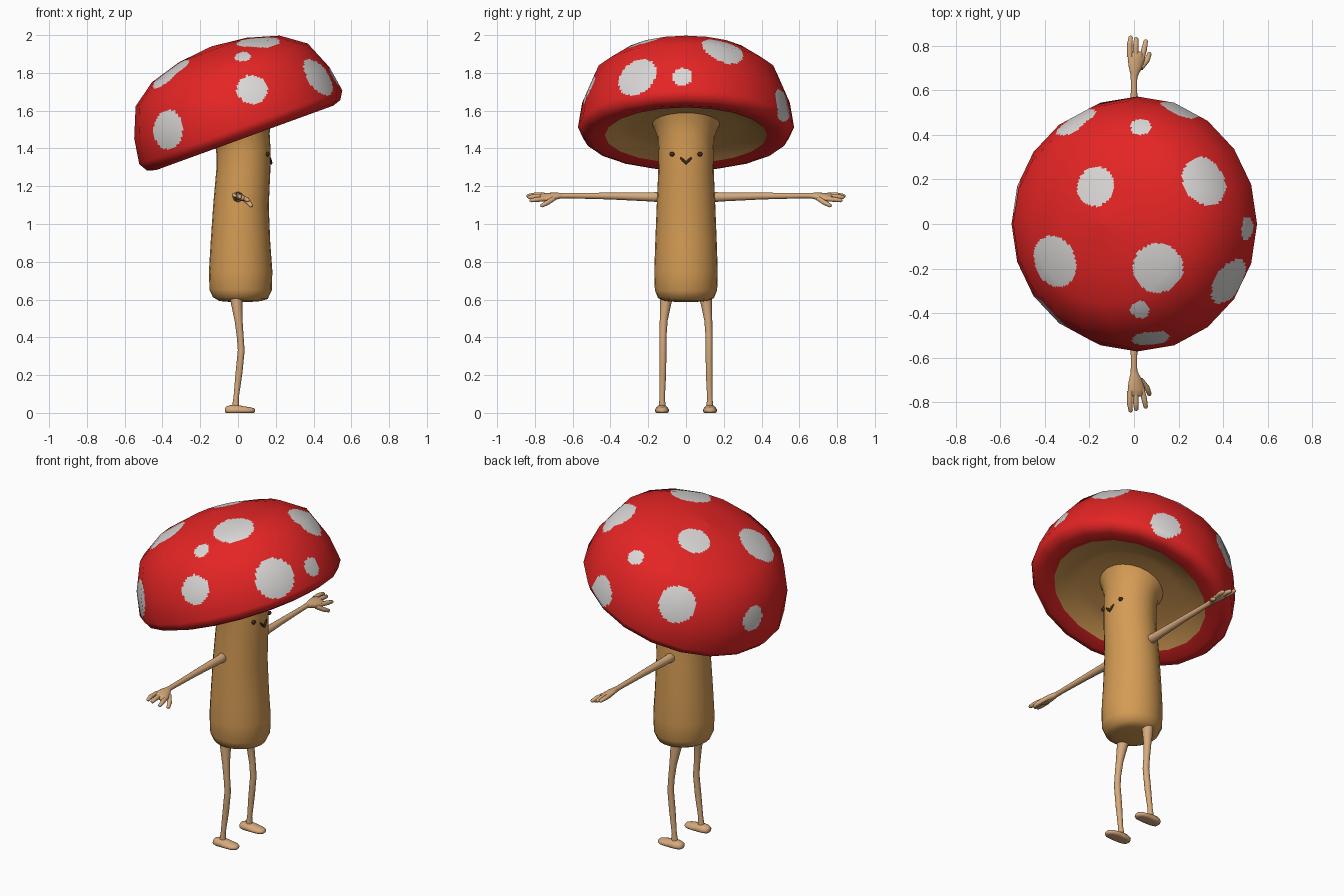
import bpy, bmesh, math
from mathutils import Vector

if "Cube" in bpy.data.objects:
    bpy.data.objects.remove(bpy.data.objects["Cube"])


def material(name, rgb):
    m = bpy.data.materials.new(name)
    m.diffuse_color = (*rgb, 1)
    m.use_nodes = True
    m.node_tree.nodes["Principled BSDF"].inputs["Base Color"].default_value = m.diffuse_color
    return m


RED = material("cap red", (0.78, 0.018, 0.018))
WHITE = material("spot white", (0.70, 0.68, 0.67))
TAN = material("stem tan", (0.66, 0.33, 0.09))
SKIN = material("limb beige", (0.68, 0.40, 0.20))
DARK = material("face brown", (0.05, 0.025, 0.008))


def add_object(name, mesh, *mats):
    ob = bpy.data.objects.new(name, mesh)
    bpy.context.collection.objects.link(ob)
    for m in mats:
        mesh.materials.append(m)
    return ob


def tube(name, path, ref, mat, sides=16):
    """Smooth tube; path = (x, y, z, half width, half thickness along ref)."""
    bm = bmesh.new()
    ref = Vector(ref)
    pts = [Vector(p[:3]) for p in path]
    rings = []
    for i, p in enumerate(path):
        t = (pts[min(i + 1, len(pts) - 1)] - pts[max(i - 1, 0)]).normalized()
        side = t.cross(ref).normalized()
        up = side.cross(t)
        ring = []
        for k in range(sides):
            a = math.tau * k / sides
            co = pts[i] + side * p[3] * math.cos(a) + up * p[-1] * math.sin(a)
            co.z = max(co.z, 0)          # flat soles on the ground
            ring.append(bm.verts.new(co))
        rings.append(ring)
    for r0, r1 in zip(rings, rings[1:]):
        for k in range(sides):
            n = (k + 1) % sides
            bm.faces.new((r0[k], r0[n], r1[n], r1[k]))
    bm.faces.new(rings[0])
    bm.faces.new(rings[-1])
    bmesh.ops.recalc_face_normals(bm, faces=bm.faces)
    for f in bm.faces:
        f.smooth = True
    mesh = bpy.data.meshes.new(name)
    bm.to_mesh(mesh)
    bm.free()
    mesh.set_sharp_from_angle(angle=math.radians(70))
    return add_object(name, mesh, mat)


def lathe(name, profile, sides, sub_p, sub_a, mats):
    """Coarse turned shape, finely split for spots, with smooth coarse normals."""
    norms = []
    for i in range(len(profile)):
        a, b = profile[max(i - 1, 0)], profile[min(i + 1, len(profile) - 1)]
        norms.append(Vector((a[1] - b[1], b[0] - a[0])).normalized())
    rows = []
    for i in range(len(profile) - 1):
        for s in range(sub_p + (i == len(profile) - 2)):
            f = s / sub_p
            rows.append((Vector(profile[i]).lerp(Vector(profile[i + 1]), f),
                         norms[i].lerp(norms[i + 1], f)))
    cols = []
    for k in range(sides):
        a, b = math.tau * k / sides, math.tau * (k + 1) / sides
        d0, d1 = Vector((math.cos(a), math.sin(a))), Vector((math.cos(b), math.sin(b)))
        cols += [d0.lerp(d1, s / sub_a) for s in range(sub_a)]
    n = len(cols)
    verts = [(d.x * p.x, d.y * p.x, p.y) for p, _ in rows for d in cols]
    normals = [Vector((d.x * q.x, d.y * q.x, q.y)).normalized() for _, q in rows for d in cols]
    faces = [(i * n + j, (i + 1) * n + j, (i + 1) * n + (j + 1) % n, i * n + (j + 1) % n)
             for i in range(len(rows) - 1) for j in range(n)]
    faces.append(tuple(range(n)) if profile[0][0] < 0.01 else
                 tuple(reversed(range((len(rows) - 1) * n, len(rows) * n))))
    mesh = bpy.data.meshes.new(name)
    mesh.from_pydata(verts, [], faces)
    for f in mesh.polygons:
        f.use_smooth = True
    mesh.normals_split_custom_set_from_vertices([tuple(v) for v in normals])
    ob = add_object(name, mesh, *mats)
    ob.location = (0.03, 0, 1.47)
    ob.rotation_euler = (0, math.radians(-20), 0)
    return ob


# Cap: tilted 20-sided dome with rolled rim
cap = lathe("cap", [(0.001, 0.50), (0.19, 0.48), (0.36, 0.43), (0.485, 0.34),
                    (0.55, 0.183), (0.572, 0.045), (0.545, 0.0), (0.50, -0.015),
                    (0.43, 0.0)], 20, 14, 12, (RED, WHITE))
# The open rim does not need the closing disc; the top is closed by a tiny one.

# Cap spots, in the cap's own frame: x, y, z, radius
SPOTS = [(-0.042, 0.17, 0.483, 0.09), (0.442, 0.20, 0.339, 0.115),
         (-0.253, -0.17, 0.446, 0.118), (0.243, -0.20, 0.444, 0.114),
         (0.131, 0.44, 0.359, 0.046), (0.14, -0.385, 0.394, 0.044),
         (-0.214, 0.465, 0.274, 0.103), (0.22, 0.52, 0.09, 0.088),
         (0.557, -0.02, 0.127, 0.053), (0.488, -0.264, 0.157, 0.113),
         (0.126, -0.52, 0.215, 0.082), (-0.375, -0.406, 0.168, 0.108),
         (-0.522, 0.12, 0.233, 0.073)]
for f in cap.data.polygons:
    if any((f.center - Vector(s[:3])).length < s[3] for s in SPOTS):
        f.material_index = 1

# Underside of the cap, slightly hollow
under = lathe("cap_underside", [(0.432, 0.0), (0.36, 0.035), (0.28, 0.052), (0.15, 0.06)],
              20, 1, 1, (TAN,))

# Stem body with rounded base and flared top
STEM = [(0.012, 0.588, 0.06, 0.06), (0.012, 0.592, 0.11, 0.11), (0.012, 0.608, 0.145, 0.148),
        (0.014, 0.65, 0.165, 0.165), (0.014, 0.75, 0.168, 0.168), (0.013, 0.9, 0.158, 0.163),
        (0.016, 1.1, 0.147, 0.155), (0.028, 1.28, 0.143, 0.147), (0.029, 1.38, 0.144, 0.146),
        (0.022, 1.46, 0.147, 0.15), (0.010, 1.515, 0.172, 0.172), (0.0, 1.55, 0.20, 0.20)]
tube("stem", [(x, 0, z, a, b) for x, z, a, b in STEM], (0, 1, 0), TAN, 24)

# Limbs, mirrored across y
ARM = [(0, .11, 1.143, .018), (0, .15, 1.143, .027), (0, .18, 1.143, .024),
       (0, .40, 1.148, .018), (0, .62, 1.15, .014), (0, .67, 1.15, .015)]
PALM = [(0, .65, 1.15, .012, .012), (.002, .675, 1.149, .02, .016),
        (.006, .705, 1.146, .033, .018), (.010, .74, 1.143, .041, .017),
        (.012, .765, 1.142, .038, .014), (.012, .775, 1.142, .02, .008)]
FINGERS = {"outer": ((-.018, .75, 1.153), (-.020, .80, 1.153), (-.014, .845, 1.148)),
           "middle": ((.006, .75, 1.146), (.008, .80, 1.146), (.010, .838, 1.140)),
           "inner": ((.034, .74, 1.134), (.046, .785, 1.130), (.054, .828, 1.124)),
           "thumb": ((.030, .70, 1.135), (.058, .735, 1.112), (.072, .770, 1.094))}
LEG = [(-.008, .100, .63, .036), (-.007, .108, .58, .030), (.003, .118, .49, .021),
       (.012, .122, .40, .018), (.017, .122, .33, .018), (.005, .123, .21, .018),
       (-.010, .126, .08, .014), (-.013, .126, .03, .019)]
FOOT = [(-.070, .014, .012, .010), (-.062, .014, .026, .020), (-.04, .014, .035, .027),
        (-.01, .014, .035, .030), (.03, .013, .038, .022), (.065, .012, .034, .018),
        (.083, .012, .022, .013), (.09, .012, .010, .006)]


def flip(path, s):
    return [(p[0], p[1] * s, *p[2:]) for p in path]


for side, s in (("left", -1), ("right", 1)):
    tube(side + "_arm", flip(ARM, s), (0, 0, 1), SKIN)
    tube(side + "_palm", flip(PALM, s), (.35, 0, .94), SKIN)
    for finger, (a, b, c) in FINGERS.items():
        tip = Vector(b).lerp(Vector(c), 0.85)
        path = [(*a, .013), (*b, .013), (*tip, .010), (*c, .004)]
        tube(f"{side}_{finger}_finger", flip(path, s), (.35, 0, .94), SKIN, 10)
    tube(side + "_leg", flip(LEG, s), (0, 1, 0), SKIN)
    tube(side + "_foot", [(x, .127 * s, z, a, b) for x, z, a, b in FOOT], (0, 0, 1), SKIN)

    # Eyes
    bpy.ops.mesh.primitive_uv_sphere_add(segments=16, ring_count=8, radius=1,
                                         location=(.157, .074 * s, 1.37))
    eye = bpy.context.object
    eye.name = side + "_eye"
    eye.scale = (.010, .014, .012)
    eye.data.materials.append(DARK)
    bpy.ops.object.shade_smooth()

# Small V-shaped mouth
tube("mouth", [(.169, -.030, 1.352, .004), (.172, -.016, 1.338, .007), (.173, 0, 1.323, .009),
               (.172, .016, 1.338, .007), (.169, .030, 1.352, .004)], (1, 0, 0), DARK, 10)
